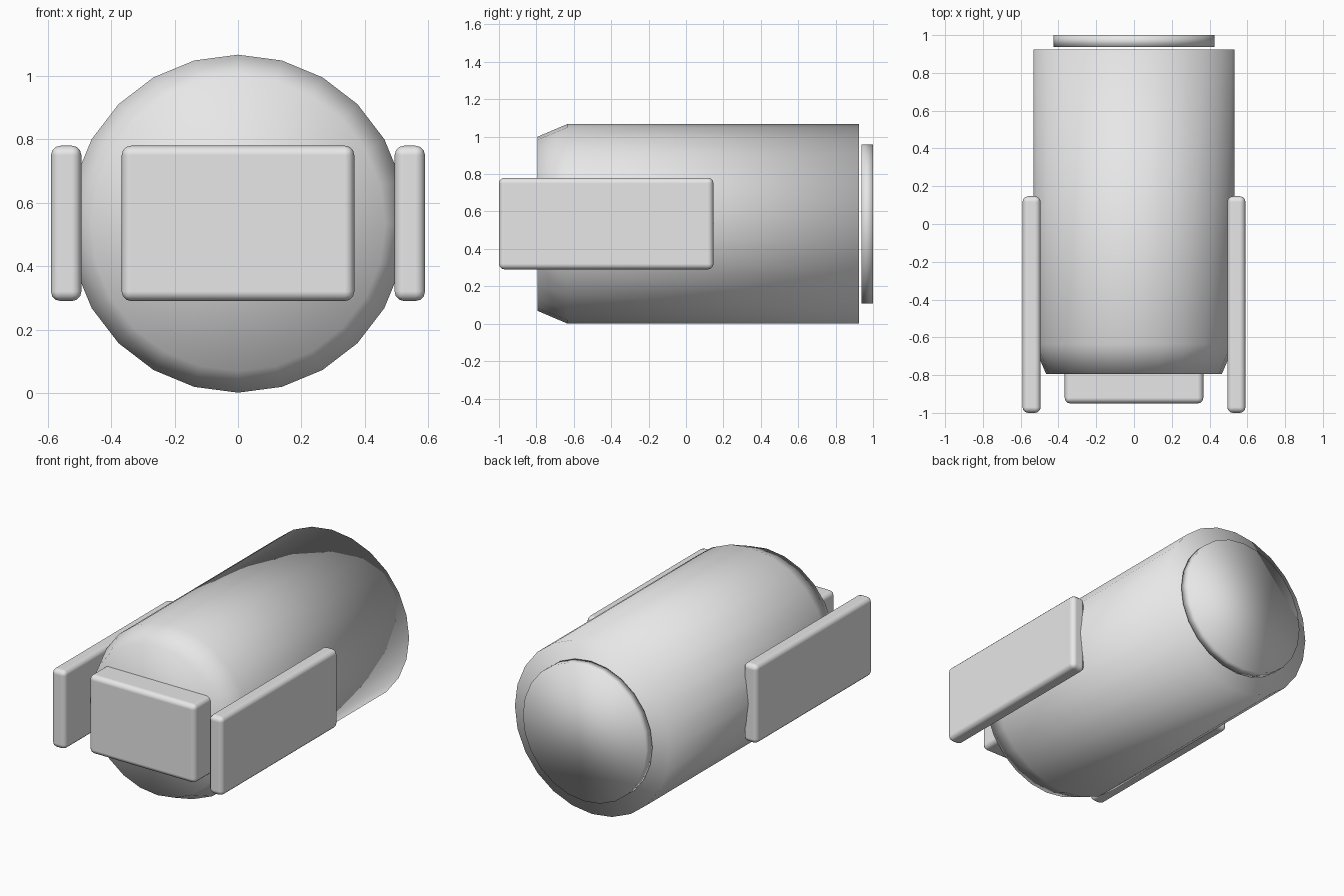
import bpy
import bmesh
from math import cos, sin, tau

cube = bpy.data.objects.get("Cube")
if cube:
    bpy.data.objects.remove(cube, do_unlink=True)

grey = bpy.data.materials.new("light grey")
grey.use_nodes = True
grey.diffuse_color = (0.8, 0.8, 0.8, 1)
grey.node_tree.nodes["Principled BSDF"].inputs["Base Color"].default_value = (0.8, 0.8, 0.8, 1)

AXIS_Z = 0.534


def add_object(name, bm):
    bmesh.ops.recalc_face_normals(bm, faces=bm.faces)
    for face in bm.faces:
        face.smooth = True
    mesh = bpy.data.meshes.new(name)
    bm.to_mesh(mesh)
    bm.free()
    mesh.materials.append(grey)
    obj = bpy.data.objects.new(name, mesh)
    bpy.context.collection.objects.link(obj)
    return obj


def turned(name, profile, sides=24):
    """Closed round solid along y from (y, radius) pairs."""
    bm = bmesh.new()
    rings = [[bm.verts.new((r * sin(tau * i / sides), y, AXIS_Z + r * cos(tau * i / sides)))
              for i in range(sides)] for y, r in profile]
    for a, b in zip(rings, rings[1:]):
        for i in range(sides):
            j = (i + 1) % sides
            bm.faces.new((a[i], a[j], b[j], b[i]))
    bm.faces.new(rings[0])
    bm.faces.new(rings[-1])
    return add_object(name, bm)


def rounded_box(name, low, high, radius=0.03):
    """Box between two corners with rounded edges and flat-looking sides."""
    bm = bmesh.new()
    bmesh.ops.create_cube(bm, size=1)
    for v in bm.verts:
        v.co = [low[k] if v.co[k] < 0 else high[k] for k in range(3)]
    obj = add_object(name, bm)
    bevel = obj.modifiers.new("rounded edges", "BEVEL")
    bevel.width = radius
    bevel.segments = 3
    bevel.harden_normals = True
    return obj


# Main barrel with a chamfered front, and the separate disc behind it
turned("barrel", [(-0.795, 0.465), (-0.635, 0.533), (0.925, 0.533)])
turned("rear_disc", [(0.937, 0.425), (1.0, 0.425)])

# Front block and the two side panels
rounded_box("front_block", (-0.367, -0.95, 0.29), (0.367, -0.65, 0.78))
for side, x in (("left", 0.542), ("right", -0.542)):
    rounded_box(side + "_panel", (x - 0.048, -1.0, 0.29), (x + 0.048, 0.147, 0.78))
